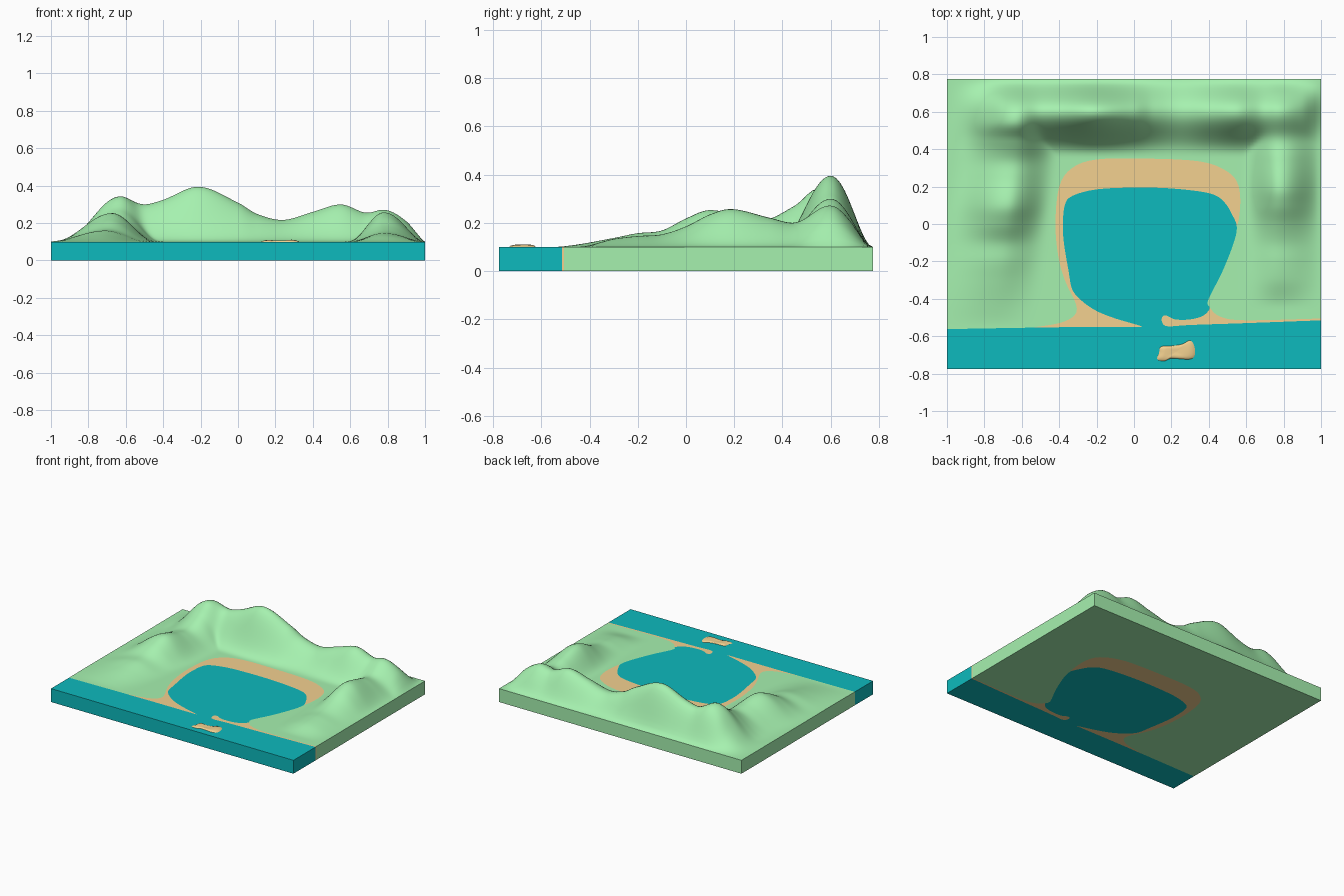
import bpy, math
from mathutils import Vector
from mathutils.geometry import delaunay_2d_cdt

if "Cube" in bpy.data.objects:
    bpy.data.objects.remove(bpy.data.objects["Cube"])

HX, HY, TOP = 1.0, 0.775, 0.1


def material(name, rgb):
    m = bpy.data.materials.new(name)
    m.diffuse_color = (*rgb, 1)
    m.use_nodes = True
    m.node_tree.nodes["Principled BSDF"].inputs["Base Color"].default_value = m.diffuse_color
    return m


GREEN = material("grass", (0.38, 0.88, 0.43))
SAND = material("sand", (0.90, 0.64, 0.28))
BLUE = material("water", (0.004, 0.49, 0.51))


def add_object(name, verts, faces, mat):
    me = bpy.data.meshes.new(name)
    me.from_pydata(verts, [], faces)
    me.materials.append(mat)
    ob = bpy.data.objects.new(name, me)
    bpy.context.collection.objects.link(ob)
    bpy.ops.object.select_all(action='DESELECT')
    ob.select_set(True)
    bpy.context.view_layer.objects.active = ob
    bpy.ops.object.shade_smooth_by_angle(angle=math.radians(40))
    return ob


def spline(pts, n=4, closed=False):
    """Catmull-Rom curve through 2D points, kept inside the slab."""
    p = [Vector(q) for q in pts]
    k = len(p)
    at = (lambda i: p[i % k]) if closed else (lambda i: p[max(0, min(k - 1, i))])
    out = []
    for i in range(k if closed else k - 1):
        a, b, c, d = at(i - 1), at(i), at(i + 1), at(i + 2)
        for s in range(n):
            t = s / n
            q = 0.5 * (2*b + (c-a)*t + (2*a-5*b+4*c-d)*t*t + (3*b-a-3*c+d)*t**3)
            out.append(Vector((max(-HX, min(HX, q.x)), max(-HY, min(HY, q.y)))))
    if not closed:
        out.append(p[-1])
    return out


def profile(pts):
    """Smooth height function through (position, height) points."""
    k = len(pts)
    slope = [0 if i in (0, k - 1) else
             (pts[i+1][1] - pts[i-1][1]) / (pts[i+1][0] - pts[i-1][0]) for i in range(k)]

    def f(x):
        if x <= pts[0][0]:
            return pts[0][1]
        for i in range(k - 1):
            (x0, y0), (x1, y1) = pts[i], pts[i + 1]
            if x <= x1:
                w = x1 - x0
                t = (x - x0) / w
                return max(0, (2*t**3-3*t*t+1)*y0 + (t**3-2*t*t+t)*w*slope[i]
                           + (3*t*t-2*t**3)*y1 + (t**3-t*t)*w*slope[i+1])
        return pts[-1][1]
    return f


def bump(d, w, power=2):
    return max(0, 1 - (d / w) ** 2) ** power


# Ridge crest heights above the slab: back, left and right
back = profile([(-1, 0), (-.9, .02), (-.8, .08), (-.7, .18), (-.62, .215), (-.5, .2), (-.4, .225),
                (-.21, .295), (0, .21), (.1, .15), (.24, .117), (.4, .16), (.55, .2), (.68, .155),
                (.8, .145), (.9, .105), (.97, .03), (1, 0)])
left = profile([(-.55, 0), (-.45, .01), (-.3, .037), (-.2, .057), (-.1, .068), (0, .118), (.1, .153),
                (.25, .12), (.34, .115), (.45, .17), (.54, .22), (.65, .12), (.775, 0)])
right = profile([(-.45, 0), (-.3, .033), (-.2, .045), (-.1, .052), (0, .085), (.1, .135), (.19, .157),
                 (.35, .12), (.45, .1), (.6, .14), (.68, .09), (.775, 0)])
left_x = profile([(-.5, -.73), (-.2, -.71), (.1, -.665), (.5, -.63), (.775, -.63)])
left_x = lambda y, f=((-.5, -.73), (-.2, -.71), (.1, -.665), (.5, -.635)): -.635 - .11 * max(
    0, min(1, (.4 - y) / .85))


def height(x, y):
    a = back(x) * (bump(y - .6, .175) if y > .6 else bump(y - .6, .25, 3))
    d = x - left_x(y)
    b = left(y) * (bump(d, .25, 3) if d > 0 else bump(d, .34, 3))
    d = x - .78
    c = right(y) * (bump(d, .21, 3) if d < 0 else bump(d, .22))
    return TOP + (a**4 + b**4 + c**4) ** .25


# Shoreline from right to left: sea edge, channel, lake, channel, sea edge
shore = spline([(1, -.515), (.6, -.53), (.3, -.54), (.18, -.547), (.15, -.525), (.152, -.495),
                (.175, -.49), (.22, -.51), (.3, -.51), (.37, -.49), (.405, -.45), (.395, -.41),
                (.47, -.26), (.53, -.11), (.55, -.02), (.53, .04), (.48, .12), (.4, .165),
                (.2, .19), (0, .195), (-.2, .185), (-.33, .15), (-.37, .1), (-.38, 0), (-.375, -.1),
                (-.35, -.25), (-.33, -.35), (-.28, -.41), (-.2, -.465), (-.1, -.505), (.02, -.54),
                (.04, -.549), (0, -.55), (-.4, -.552), (-1, -.562)])
water_line = shore + [Vector((-1, -HY)), Vector((1, -HY))]

# Outer edge of the beach
beach = spline([(1, -.505), (.6, -.515), (.46, -.495), (.4, -.44), (.36, -.38), (.4, -.2), (.53, -.05),
                (.565, .06), (.56, .2), (.5, .28), (.35, .335), (.05, .35), (-.2, .345), (-.33, .3),
                (-.4, .2), (-.42, 0), (-.405, -.17), (-.37, -.3), (-.31, -.43), (-.32, -.49),
                (-.4, -.53), (-.55, -.555), (-.6, -.57)])
beach_line = beach + [Vector((-.6, -.65)), Vector((1, -.65))]


def inside(poly, x, y):
    hit, p = False, poly[-1]
    for q in poly:
        if (p.y > y) != (q.y > y) and x < (q.x - p.x) * (y - p.y) / (q.y - p.y) + p.x:
            hit = not hit
        p = q
    return hit


# One triangulated plan that follows all outlines
NX, NY = 120, 93
pts = [Vector((-HX + 2*HX*i/NX, -HY + 2*HY*j/NY)) for j in range(NY + 1) for i in range(NX + 1)]
edges = []
for line in (water_line, beach_line):
    s = len(pts)
    pts += line
    edges += [(s + i, s + (i + 1) % len(line)) for i in range(len(line))]
plan, _, tris, *_ = delaunay_2d_cdt(pts, edges, [], 0, 1e-5)

regions = {"water": [], "beach": [], "land": []}
for t in tris:
    x = sum(plan[i].x for i in t) / 3
    y = sum(plan[i].y for i in t) / 3
    key = "water" if inside(water_line, x, y) else "beach" if inside(beach_line, x, y) else "land"
    regions[key].append(t)


def solid(name, tris, mat):
    """Closed block: relief on top, flat below, walls along the border."""
    ids = {v: i for i, v in enumerate(sorted({v for t in tris for v in t}))}
    n = len(ids)
    verts = [(plan[v].x, plan[v].y, TOP if mat == BLUE else height(*plan[v])) for v in ids]
    verts += [(plan[v].x, plan[v].y, 0) for v in ids]
    top = [[ids[v] for v in t] for t in tris]
    faces = top + [[v + n for v in reversed(t)] for t in top]
    rim = {(t[i - 1], t[i]) for t in top for i in range(3)}
    faces += [(b, a, a + n, b + n) for a, b in rim if (b, a) not in rim]
    return add_object(name, verts, faces, mat)


solid("sea_and_lake", regions["water"], BLUE)
solid("beach", regions["beach"], SAND)
solid("hills", regions["land"], GREEN)

# Low lumpy sand bank in the sea
outline = spline([(.12, -.725), (.16, -.735), (.2, -.72), (.3, -.725), (.33, -.7), (.325, -.645),
                  (.3, -.62), (.26, -.64), (.2, -.65), (.14, -.655), (.13, -.69)], 4, True)
mid, n = Vector((.225, -.685)), len(outline)
verts, faces = [], []
rings = [(1, -.003), (.93, .002), (.8, .006), (.6, .008), (.35, .008), (.1, .007)]
for r, z in rings:
    for p in outline:
        q = mid + (p - mid) * r
        lump = .003 * math.cos((q.x - .15) * 45) * math.cos((q.y + .67) * 30)
        verts.append((q.x, q.y, TOP + z + (lump if z > .004 else 0)))
for k in range(len(rings) - 1):
    for i in range(n):
        j = (i + 1) % n
        faces.append((k*n + i, k*n + j, (k+1)*n + j, (k+1)*n + i))
faces.append(list(range((len(rings) - 1) * n, len(rings) * n)))
faces.append(list(reversed(range(n))))
add_object("sand_bank", verts, faces, SAND)
